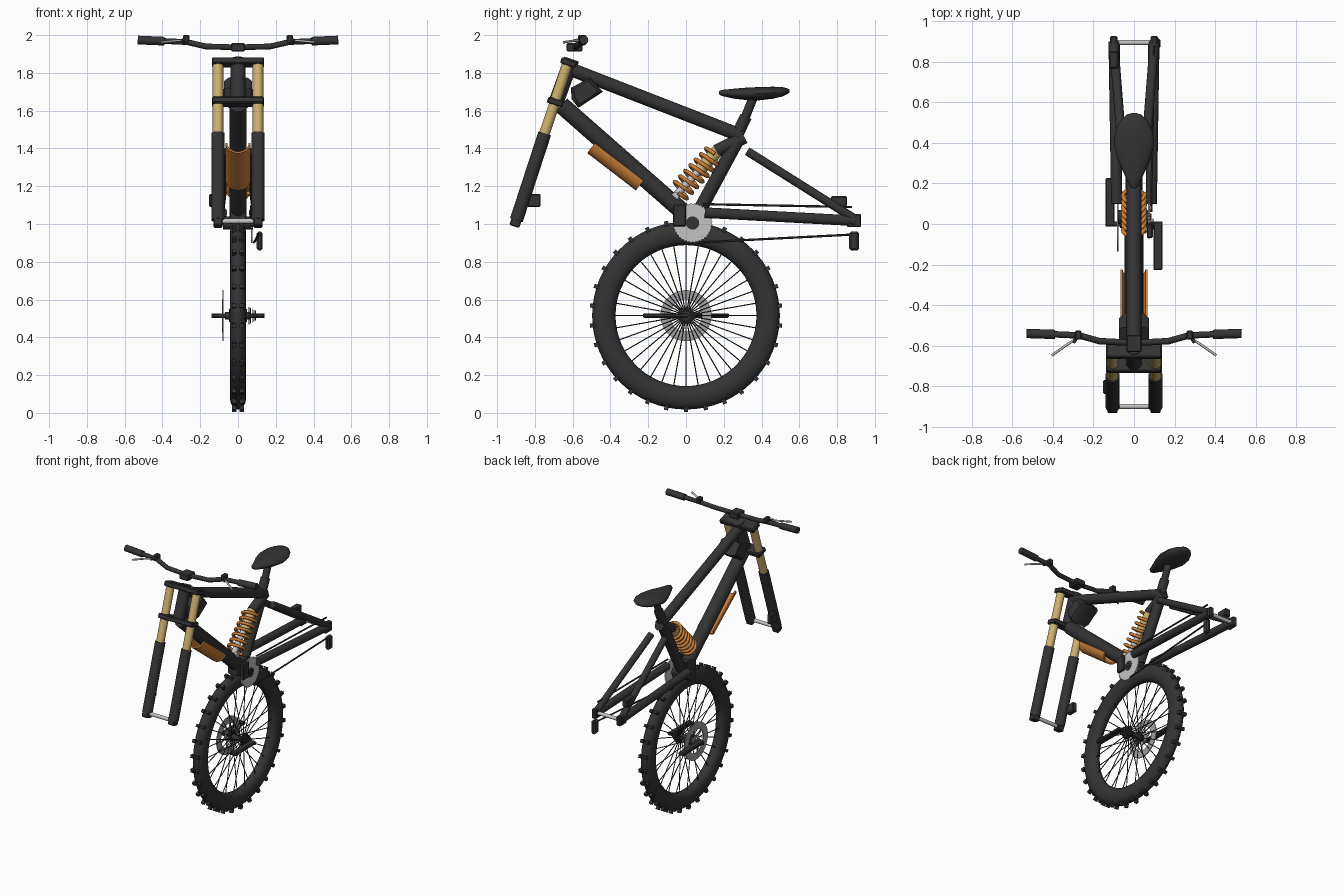
import bpy, bmesh, math
from mathutils import Vector, Matrix

if "Cube" in bpy.data.objects:
    bpy.data.objects.remove(bpy.data.objects["Cube"])


def material(name, rgb):
    m = bpy.data.materials.new(name)
    m.diffuse_color = (*rgb, 1)
    m.use_nodes = True
    m.node_tree.nodes["Principled BSDF"].inputs["Base Color"].default_value = m.diffuse_color
    return m


BLACK = material("matte black", (0.034, 0.034, 0.035))
GOLD = material("pale gold", (0.62, 0.44, 0.16))
ORANGE = material("burnt orange", (0.62, 0.22, 0.04))
SILVER = material("silver", (0.55, 0.55, 0.55))
STEEL = material("disc steel", (0.36, 0.36, 0.36))


def finish(name, bm, mat, smooth=True):
    bmesh.ops.recalc_face_normals(bm, faces=bm.faces[:])
    me = bpy.data.meshes.new(name)
    bm.to_mesh(me)
    bm.free()
    me.materials.append(mat)
    ob = bpy.data.objects.new(name, me)
    bpy.context.collection.objects.link(ob)
    if smooth:
        bpy.ops.object.select_all(action='DESELECT')
        ob.select_set(True)
        bpy.context.view_layer.objects.active = ob
        bpy.ops.object.shade_smooth_by_angle(angle=math.radians(40))
    return ob


def add_rod(bm, a, b, r1, r2=None, seg=20):
    a, b = Vector(a), Vector(b)
    d = b - a
    mat = Matrix.Translation((a + b) / 2) @ d.to_track_quat('Z', 'Y').to_matrix().to_4x4()
    bmesh.ops.create_cone(bm, cap_ends=True, segments=seg, radius1=r1,
                          radius2=r1 if r2 is None else r2, depth=d.length, matrix=mat)


def rod(name, a, b, r1, mat, r2=None, seg=20):
    bm = bmesh.new()
    add_rod(bm, a, b, r1, r2, seg)
    return finish(name, bm, mat)


def add_box(bm, c, size, rot=0):
    m = Matrix.Translation(c) @ Matrix.Rotation(rot, 4, 'X') @ Matrix.Diagonal((*size, 1))
    bmesh.ops.create_cube(bm, size=1, matrix=m)


def box(name, c, size, mat, rot=0, bevel=0.006):
    bm = bmesh.new()
    add_box(bm, c, size, rot)
    if bevel:
        bmesh.ops.bevel(bm, geom=bm.edges[:], offset=bevel, segments=1, affect='EDGES')
    return finish(name, bm, mat, False)


def sweep(name, pts, r, mat, res=3):
    cu = bpy.data.curves.new(name, 'CURVE')
    cu.dimensions, cu.bevel_depth, cu.bevel_resolution, cu.use_fill_caps = '3D', r, res, True
    sp = cu.splines.new('POLY')
    sp.points.add(len(pts) - 1)
    for p, co in zip(sp.points, pts):
        p.co = (*co, 1)
    sp.use_smooth = True
    cu.materials.append(mat)
    ob = bpy.data.objects.new(name, cu)
    bpy.context.collection.objects.link(ob)


def grid(name, rings, mat, close_u=True, cap=False):
    """Skin a list of closed point rings."""
    bm = bmesh.new()
    vs = [[bm.verts.new(p) for p in ring] for ring in rings]
    n, m = len(vs), len(vs[0])
    for i in range(n if close_u else n - 1):
        for j in range(m):
            k, l = (i + 1) % n, (j + 1) % m
            bm.faces.new((vs[i][j], vs[i][l], vs[k][l], vs[k][j]))
    if cap:
        bm.faces.new(vs[0])
        bm.faces.new(vs[-1])
    return finish(name, bm, mat)


# ---- wheel ----
WZ = 0.515
TAU = 2 * math.pi


def polar(x, r, a):
    return Vector((x, r * math.cos(a), WZ + r * math.sin(a)))


grid("tyre", [[polar(0.043 * math.sin(TAU * j / 16), 0.435 + 0.062 * math.cos(TAU * j / 16), TAU * i / 64)
               for j in range(16)] for i in range(64)], BLACK)
bm = bmesh.new()
for i in range(30):
    a = TAU * (i + 0.5) / 30
    for x in (-0.02, 0.02):
        add_box(bm, polar(x, 0.498, a), (0.022, 0.022, 0.026), a - math.pi / 2)
finish("tyre_knobs", bm, BLACK, False)
bm = bmesh.new()
for i in range(36):
    a, s = TAU * i / 36, (-1) ** i
    add_rod(bm, polar(0.042 * s, 0.02, a), polar(0.008 * s, 0.385, a), 0.0032, seg=5)
finish("spokes", bm, BLACK)
rod("hub", (-0.07, 0, WZ), (0.07, 0, WZ), 0.02, BLACK)
rod("wheel_axle", (-0.14, 0, WZ), (0.14, 0, WZ), 0.012, BLACK)
for s in (-1, 1):
    rod("hub_flange", (0.04 * s, 0, WZ), (0.048 * s, 0, WZ), 0.034, BLACK)
    box("crank_arm", (0.118 * s, -0.108 * s, WZ), (0.045, 0.24, 0.024), BLACK)
for i in range(5):
    rod("cassette_cog", (0.055 + 0.009 * i, 0, WZ), (0.06 + 0.009 * i, 0, WZ), 0.046 - 0.005 * i, BLACK)


# brake disc: flat ring on thin arms
def ring(name, x, r0, r1, t, mat):
    prof = ((-t, r0), (t, r0), (t, r1), (-t, r1))
    grid(name, [[polar(x + dx, r, TAU * i / 48) for dx, r in prof] for i in range(48)], mat)


ring("brake_disc", -0.08, 0.085, 0.135, 0.003, STEEL)
ring("disc_carrier", -0.08, 0.02, 0.04, 0.004, STEEL)
bm = bmesh.new()
for i in range(6):
    a = TAU * i / 6
    add_rod(bm, polar(-0.08, 0.035, a), polar(-0.08, 0.09, a + 0.35), 0.005, seg=6)
finish("disc_arms", bm, STEEL)

# ---- frame tubes ----
rod("head_tube", (0, -0.605, 1.873), (0, -0.693, 1.63), 0.04, BLACK)
rod("top_tube", (0, -0.6, 1.815), (0, 0.3, 1.465), 0.036, BLACK)
rod("down_tube", (0, -0.66, 1.63), (0, 0.0, 1.05), 0.046, BLACK)
rod("seat_tube", (0, 0.265, 1.43), (0, 0.06, 1.05), 0.036, BLACK)
rod("seat_collar", (0, 0.25, 1.43), (0, 0.318, 1.57), 0.032, BLACK)
rod("seat_post", (0, 0.3, 1.53), (0, 0.36, 1.68), 0.024, BLACK)
rod("bottom_bracket", (-0.08, 0.035, 1.005), (0.08, 0.035, 1.005), 0.035, BLACK)
box("bracket_block", (0, 0.0, 1.05), (0.09, 0.12, 0.1), BLACK)
rod("shock_mount", (0, 0.16, 1.385), (0, 0.31, 1.46), 0.035, BLACK)

# gusset behind the head tube
poly = ((-0.61, 1.72), (-0.605, 1.66), (-0.57, 1.615), (-0.44, 1.7), (-0.51, 1.775))
grid("gusset", [[(x, y * k - 0.54 * (1 - k), z * k + 1.7 * (1 - k)) for y, z in poly]
                for x, k in ((-0.075, 0.75), (-0.05, 1), (0.05, 1), (0.075, 0.75))], BLACK, False, True)

# half-round guard under the down tube
d = Vector((0, 0.26, -0.2)).normalized()
n = Vector((0, d.z, -d.y))
rings = []
for end in (Vector((0, -0.483, 1.428)), Vector((0, -0.225, 1.23))):
    arc = []
    for r in (0.066, 0.056):
        row = [end + Vector((r * math.cos(math.pi * i / 14), 0, 0)) + n * (r * math.sin(math.pi * i / 14))
               for i in range(15)]
        arc += row if r > 0.06 else row[::-1]
    rings.append(arc)
grid("tube_guard", rings, ORANGE, False, True)

# ---- rear shock with coil spring ----
A, B = Vector((0, -0.055, 1.15)), Vector((0, 0.17, 1.39))
ax = (B - A).normalized()
side = Vector((0, ax.z, -ax.y))
rod("shock_shaft", A, A.lerp(B, 0.6), 0.02, SILVER)
rod("shock_body", A.lerp(B, 0.52), B, 0.033, GOLD)
rod("shock_eye", (-0.035, -0.055, 1.15), (0.035, -0.055, 1.15), 0.02, SILVER)
sweep("coil_spring", [A.lerp(B, 0.06 + 0.86 * i / 140) + Vector((0.054 * math.cos(TAU * i / 20), 0, 0))
                      + side * 0.054 * math.sin(TAU * i / 20) for i in range(141)], 0.0105, ORANGE, 2)

# ---- fork, stays and other mirrored parts ----
tilt = -math.atan(0.335)
for s in (-1, 1):
    x = 0.106 * s
    rod("fork_stanchion", (x, -0.622, 1.865), (x, -0.755, 1.46), 0.028, GOLD)
    rod("fork_lower", (x, -0.748, 1.48), (x, -0.898, 1.02), 0.035, BLACK)
    box("fork_dropout", (x, -0.9, 1.015), (0.05, 0.055, 0.06), BLACK, tilt)
    rod("seat_stay", (0.055 * s, 0.325, 1.385), (0.1 * s, 0.89, 1.03), 0.023, BLACK)
    rod("chain_stay", (0.085 * s, 0.1, 1.06), (0.098 * s, 0.9, 1.017), 0.028, BLACK)
    box("rear_dropout", (0.1 * s, 0.89, 1.018), (0.035, 0.075, 0.07), BLACK)
    # handlebar controls
    rod("grip", (0.39 * s, -0.545, 1.968), (0.53 * s, -0.54, 1.974), 0.023, BLACK)
    box("lever_clamp", (0.275 * s, -0.548, 1.978), (0.034, 0.045, 0.044), BLACK)
    rod("lever_perch", (0.275 * s, -0.55, 1.975), (0.3 * s, -0.585, 1.97), 0.01, BLACK, seg=10)
    sweep("brake_lever", [(0.29 * s, -0.57, 1.972), (0.33 * s, -0.595, 1.97), (0.405 * s, -0.648, 1.962)],
          0.0065, SILVER, 2)
for nm, y, z in (("upper_crown", -0.622, 1.855), ("lower_crown", -0.692, 1.646)):
    box(nm, (0, y, z), (0.275, 0.085, 0.034), BLACK, tilt)
rod("front_axle", (-0.1, -0.9, 1.015), (0.1, -0.9, 1.015), 0.013, SILVER)
rod("rear_axle", (-0.1, 0.895, 1.018), (0.1, 0.895, 1.018), 0.013, SILVER)
box("front_caliper", (-0.135, -0.805, 1.125), (0.035, 0.07, 0.07), BLACK)
box("rear_caliper", (-0.1, 0.81, 1.12), (0.045, 0.085, 0.055), BLACK)

# ---- handlebar ----
half = [(0.17, -0.578, 1.94), (0.27, -0.55, 1.963), (0.4, -0.544, 1.969)]
sweep("handlebar", [(-x, y, z) for x, y, z in half[::-1]] + [(0, -0.587, 1.935)] + half, 0.016, BLACK)
box("stem_clamp", (0, -0.59, 1.935), (0.075, 0.085, 0.044), BLACK)

# ---- drivetrain ----
bm = bmesh.new()
prof = [((0.106 if i % 2 else 0.099) * math.cos(TAU * i / 72), (0.106 if i % 2 else 0.099) * math.sin(TAU * i / 72))
        for i in range(72)]
f = bm.faces.new([bm.verts.new((0.068, 0.035 + y, 1.005 + z)) for y, z in prof])
ex = bmesh.ops.extrude_face_region(bm, geom=[f])
bmesh.ops.translate(bm, verts=[v for v in ex['geom'] if isinstance(v, bmesh.types.BMVert)], vec=(0.01, 0, 0))
finish("chainring", bm, SILVER, False)
rod("chainring_bolt", (0.07, 0.035, 1.005), (0.086, 0.035, 1.005), 0.016, BLACK, seg=8)
box("chain_guide", (0.078, -0.034, 1.045), (0.03, 0.07, 0.115), BLACK)
rod("chain_upper", (0.085, 0.09, 1.105), (0.1, 0.88, 1.09), 0.006, BLACK, seg=6)
rod("chain_lower", (0.085, 0.06, 0.902), (0.108, 0.88, 0.944), 0.006, BLACK, seg=6)
box("derailleur", (0.115, 0.89, 0.91), (0.032, 0.052, 0.1), BLACK, 0, 0.01)

# ---- saddle: cross-sections from nose to tail (y, half width, centre z, half height) ----
secs = ((0.175, 0.008, 1.695, 0.008), (0.19, 0.024, 1.694, 0.016), (0.25, 0.05, 1.69, 0.026),
        (0.32, 0.082, 1.689, 0.033), (0.39, 0.1, 1.69, 0.035), (0.46, 0.093, 1.695, 0.032),
        (0.51, 0.068, 1.7, 0.025), (0.54, 0.036, 1.703, 0.014), (0.548, 0.01, 1.704, 0.006))
grid("saddle", [[(w * math.cos(TAU * j / 20), y, z + h * math.sin(TAU * j / 20)) for j in range(20)]
                for y, w, z, h in secs], BLACK, False, True)
